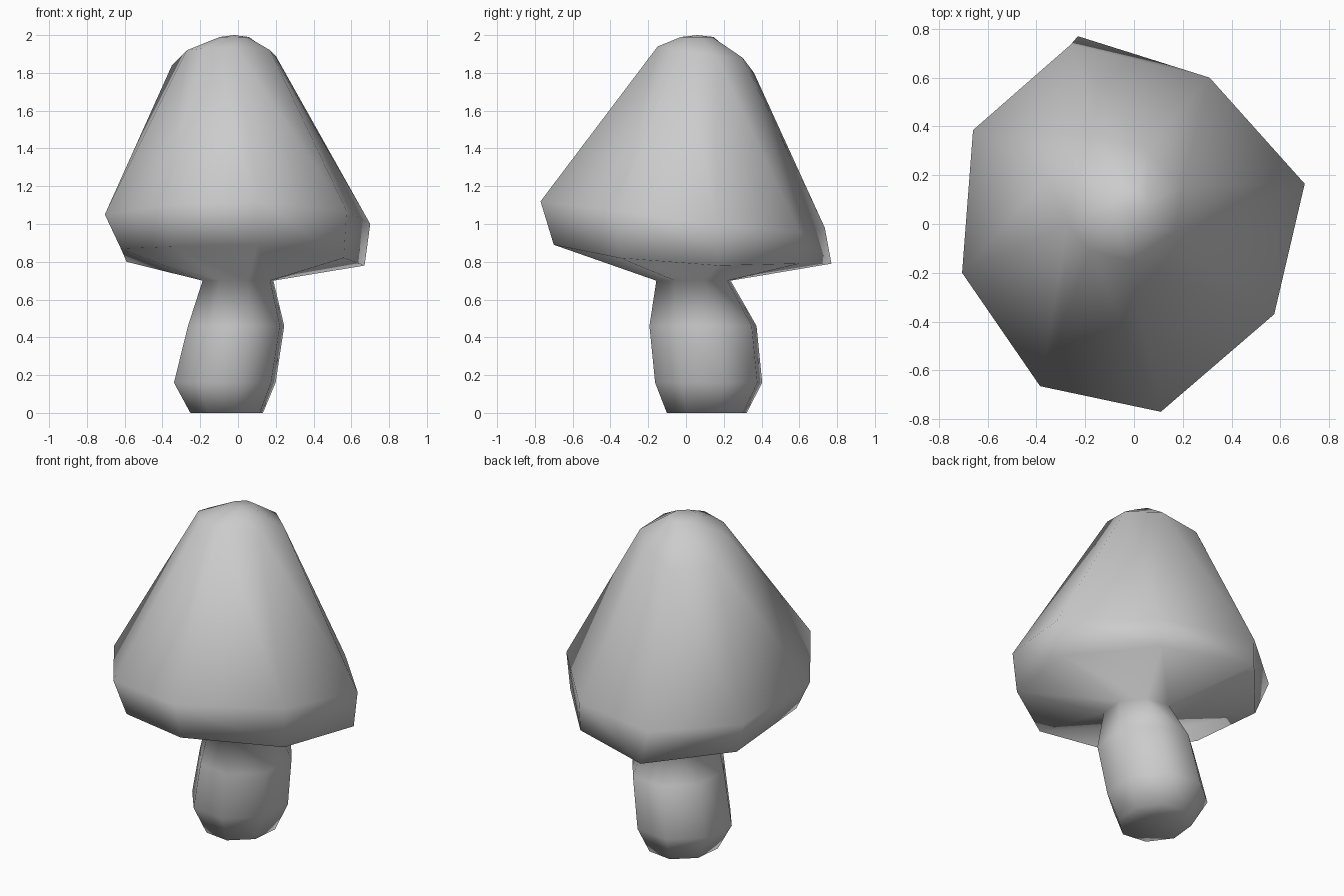
import bpy
import bmesh
import math

default_cube = bpy.data.objects.get("Cube")
if default_cube:
    bpy.data.objects.remove(default_cube, do_unlink=True)

SIDES = 8
START = math.radians(106)


def plain_material(name, colour):
    mat = bpy.data.materials.new(name)
    mat.use_nodes = True
    mat.diffuse_color = colour
    mat.node_tree.nodes["Principled BSDF"].inputs["Base Color"].default_value = colour
    return mat


def ellipse(cx, cy, cz, rx, ry):
    """Eight points running clockwise from the back."""
    angles = [START - math.tau * i / SIDES for i in range(SIDES)]
    return [(cx + rx * math.cos(a), cy + ry * math.sin(a), cz) for a in angles]


# Stem rings, from the foot up to the neck
stem_rings = [
    ellipse(-0.06, 0.11, 0.015, 0.20, 0.22),
    ellipse(-0.07, 0.12, 0.16, 0.28, 0.295),
    ellipse(-0.01, 0.09, 0.46, 0.265, 0.295),
    ellipse(0.00, 0.04, 0.70, 0.195, 0.205),
]

# Hand-shaped cap rings: lower rim, upper rim, shoulder and crown
lower_rim = [(-0.23, 0.77, 0.79), (0.30, 0.60, 0.79), (0.67, 0.17, 0.78), (0.56, -0.35, 0.82),
             (0.10, -0.70, 0.89), (-0.34, -0.60, 0.88), (-0.62, -0.19, 0.87), (-0.59, 0.35, 0.80)]
upper_rim = [(-0.26, 0.735, 0.98), (0.31, 0.60, 0.96), (0.70, 0.165, 1.0), (0.575, -0.37, 1.07),
             (0.11, -0.77, 1.12), (-0.385, -0.665, 1.10), (-0.705, -0.20, 1.05), (-0.66, 0.385, 1.0)]
shoulder = [(-0.15, 0.36, 1.80), (0.05, 0.30, 1.88), (0.20, 0.16, 1.89), (0.17, -0.03, 1.92),
            (-0.02, -0.15, 1.94), (-0.18, -0.11, 1.93), (-0.27, 0.0, 1.92), (-0.35, 0.20, 1.84)]
crown = ellipse(-0.02, 0.06, 1.99, 0.08, 0.09)

# Loft the rings into one continuous skin
bm = bmesh.new()
rings = [[bm.verts.new(p) for p in ring]
         for ring in stem_rings + [lower_rim, upper_rim, shoulder, crown]]
for low, high in zip(rings, rings[1:]):
    for i in range(SIDES):
        j = (i + 1) % SIDES
        bm.faces.new((low[i], low[j], high[j], high[i]))

# Close the hollow foot and the crown
for ring, tip in ((rings[0], (-0.06, 0.11, 0.03)), (rings[-1], (-0.02, 0.06, 2.0))):
    centre = bm.verts.new(tip)
    for i in range(SIDES):
        bm.faces.new((ring[i], ring[(i + 1) % SIDES], centre))

# Rest the foot on the floor
floor = min(v.co.z for v in bm.verts)
for v in rings[0]:
    v.co.z -= floor

bmesh.ops.recalc_face_normals(bm, faces=bm.faces)
for face in bm.faces:
    face.smooth = True

mesh = bpy.data.meshes.new("mushroom")
bm.to_mesh(mesh)
bm.free()
mesh.materials.append(plain_material("plain_grey", (0.6, 0.6, 0.6, 1.0)))
mushroom = bpy.data.objects.new("mushroom", mesh)
bpy.context.collection.objects.link(mushroom)
